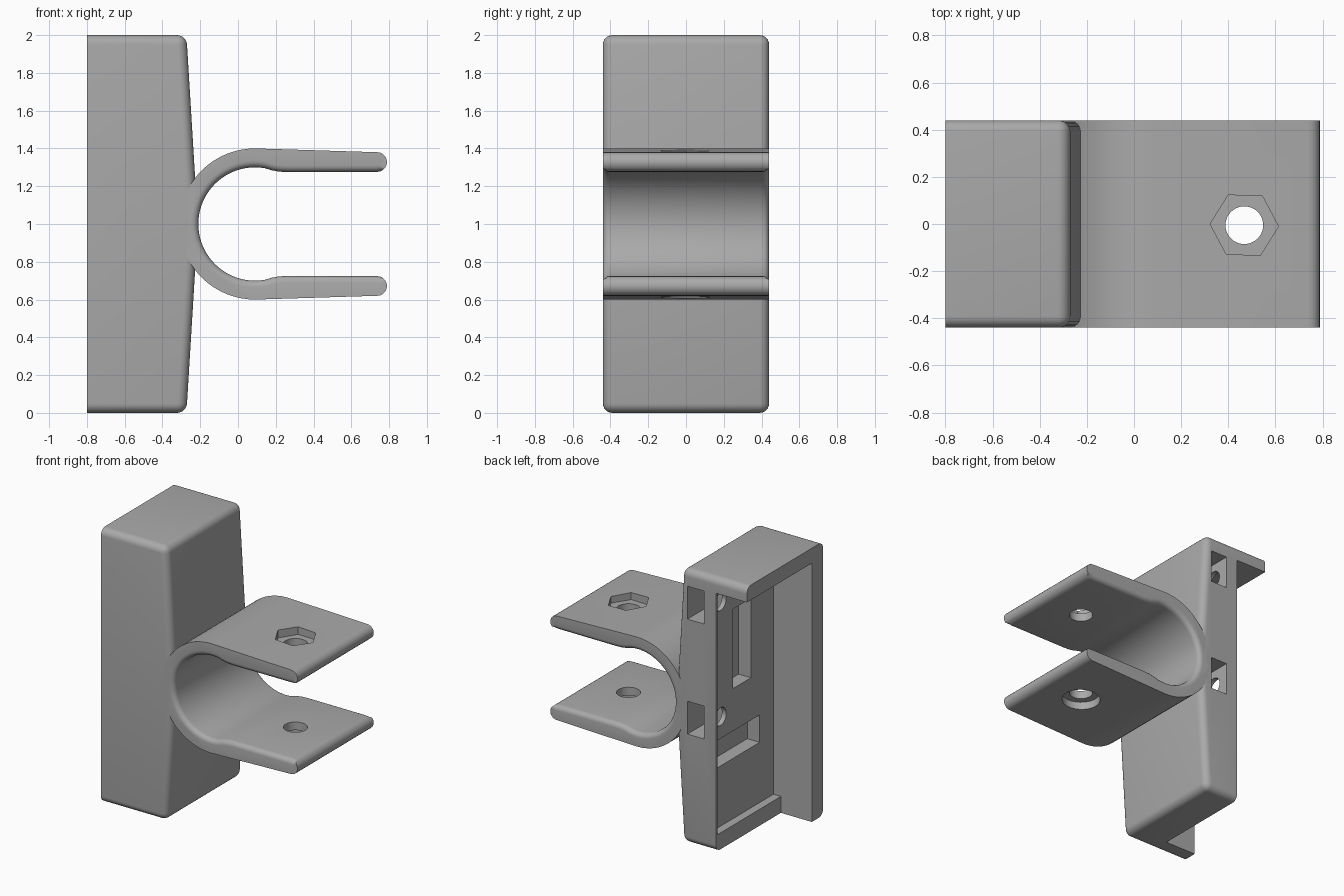
import bpy, bmesh
from math import cos, sin, pi, radians

cube = bpy.data.objects.get("Cube")
if cube:
    bpy.data.objects.remove(cube, do_unlink=True)

HALF = 0.44          # half width of the whole part

grey = bpy.data.materials.new("matte_grey")
grey.use_nodes = True
colour = (0.40, 0.40, 0.40, 1)
grey.diffuse_color = colour
grey.node_tree.nodes["Principled BSDF"].inputs["Base Color"].default_value = colour


def make_object(name, bm):
    bmesh.ops.recalc_face_normals(bm, faces=bm.faces)
    mesh = bpy.data.meshes.new(name)
    bm.to_mesh(mesh)
    bm.free()
    mesh.materials.append(grey)
    obj = bpy.data.objects.new(name, mesh)
    bpy.context.collection.objects.link(obj)
    return obj


def extrude_profile(points):
    """Solid from an (x, z) outline, extruded across the full width."""
    bm = bmesh.new()
    face = bm.faces.new([bm.verts.new((x, -HALF, z)) for x, z in points])
    new = bmesh.ops.extrude_face_region(bm, geom=[face])["geom"]
    bmesh.ops.translate(bm, vec=(0, 2 * HALF, 0),
                        verts=[v for v in new if isinstance(v, bmesh.types.BMVert)])
    bmesh.ops.recalc_face_normals(bm, faces=bm.faces)
    return bm


def box_cutter(x, y, z):
    bm = bmesh.new()
    bmesh.ops.create_cube(bm, size=1)
    for v in bm.verts:
        v.co = [lo + (c + 0.5) * (hi - lo) for c, (lo, hi) in zip(v.co, (x, y, z))]
    return make_object("cutter", bm)


def round_cutter(radius, depth, location, sides=40, rotation=(0, 0, 0)):
    bm = bmesh.new()
    bmesh.ops.create_cone(bm, cap_ends=True, segments=sides,
                          radius1=radius, radius2=radius, depth=depth)
    obj = make_object("cutter", bm)
    obj.location, obj.rotation_euler = location, rotation
    return obj


def activate(obj):
    bpy.ops.object.select_all(action="DESELECT")
    obj.select_set(True)
    bpy.context.view_layer.objects.active = obj


def cut(obj, cutters):
    for cutter in cutters:
        activate(obj)
        mod = obj.modifiers.new("cut", "BOOLEAN")
        mod.operation, mod.solver, mod.object = "DIFFERENCE", "EXACT", cutter
        bpy.ops.object.modifier_apply(modifier=mod.name)
        bpy.data.objects.remove(cutter, do_unlink=True)


def smooth(obj):
    activate(obj)
    bpy.ops.object.shade_smooth_by_angle(angle=radians(30))


# Housing: block with a slightly peaked front and rounded outer edges
bm = extrude_profile([(-0.8, 0), (-0.273, 0), (-0.212, 1), (-0.273, 2), (-0.8, 2)])
rounded = [e for e in bm.edges
           if max(v.co.x for v in e.verts) > -0.5
           and not all(abs(v.co.z - 1) < 0.01 for v in e.verts)]
bmesh.ops.bevel(bm, geom=rounded, offset=0.05, segments=6, profile=0.5, affect="EDGES")
housing = make_object("housing", bm)

# Open rear: stepped cavity, leaving the top and one side wall at full depth
inner, ceiling = -0.31, 1.89
cutters = [box_cutter((-0.9, -0.55), (inner, 0.6), (-0.1, ceiling)),
           box_cutter((-0.6, -0.49), (inner, 0.42), (0.12, ceiling)),
           box_cutter((-0.6, -0.39), (-0.05, 0.16), (1.07, 1.65)),
           box_cutter((-0.6, -0.39), (-0.15, 0.34), (0.56, 0.76))]
# Side nut pockets with their screw holes
for z in (0.92, 1.76):
    cutters.append(box_cutter((-0.455, -0.32), (0.2, 0.6), (z - 0.12, z + 0.12)))
    cutters.append(round_cutter(0.065, 0.2, (-0.5, 0.3, z), 28, (0, pi / 2, 0)))
cut(housing, cutters)
smooth(housing)

# Clamp: open ring with two arms; the upper half of the outline is mirrored
cx = 0.09
inside = [(cx - 0.3 * cos(a), 1 + 0.3 * sin(a))
          for a in (radians(5 * i) for i in range(21))]
inside += [(0.18, 1.284), (0.22, 1.277), (0.27, 1.275)]
tip = [(0.737 + 0.052 * sin(a), 1.328 - 0.052 * cos(a))
       for a in (pi * i / 10 for i in range(11))]
outside = [(cx + 0.4 * cos(a), 1 + 0.4 * sin(a))
           for a in (radians(88 + 4 * i) for i in range(24))]
upper = inside + tip + outside
bm = extrude_profile(upper + [(x, 2 - z) for x, z in reversed(upper[1:-1])])


def on_inner_edge(v):
    near = [(x, z) for x, z in inside + tip[:3]
            if abs(x - v.co.x) < 1e-4 and abs(z - 1 - abs(v.co.z - 1)) < 1e-4]
    return bool(near)


soft = [e for e in bm.edges if all(on_inner_edge(v) for v in e.verts)
        and abs(e.verts[0].co.y - e.verts[1].co.y) < 0.01]
bmesh.ops.bevel(bm, geom=soft, offset=0.035, segments=5, profile=0.5, affect="EDGES")
clamp = make_object("clamp", bm)

# Bolt hole, hexagonal nut recess above and round head recess below
bolt = (0.468, -0.005)
cut(clamp, [round_cutter(0.08, 2, (*bolt, 1)),
            round_cutter(0.145, 0.2, (*bolt, 1.435), 6, (0, 0, radians(28))),
            round_cutter(0.13, 0.2, (*bolt, 0.565))])
smooth(clamp)
